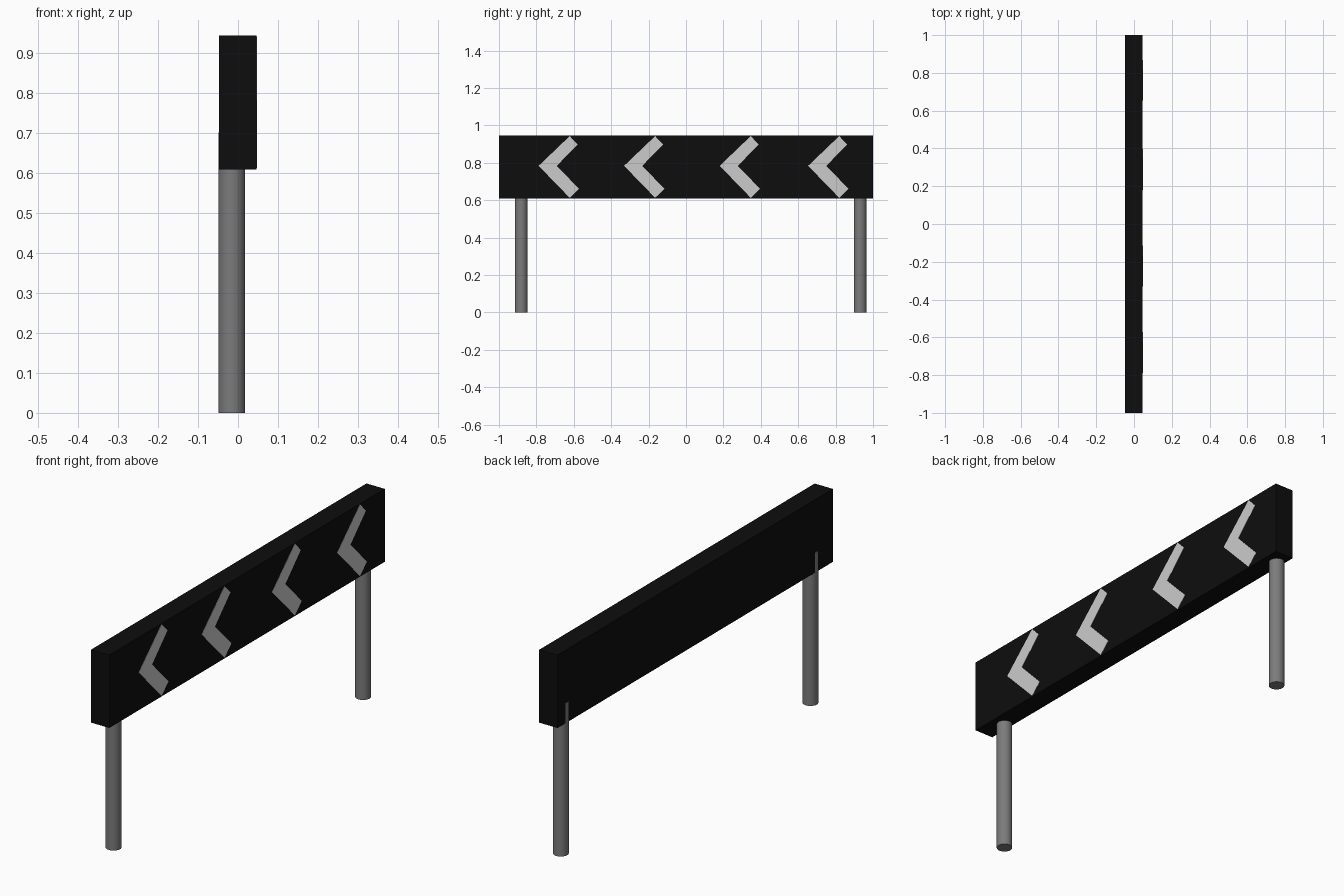
import bpy, bmesh

if "Cube" in bpy.data.objects:
    bpy.data.objects.remove(bpy.data.objects["Cube"])


def material(name, value):
    m = bpy.data.materials.new(name)
    m.diffuse_color = (value, value, value, 1)
    m.use_nodes = True
    m.node_tree.nodes["Principled BSDF"].inputs["Base Color"].default_value = m.diffuse_color
    return m


black = material("black_paint", 0.004)
steel = material("grey_steel", 0.2)
white = material("reflective_white", 0.65)

# Sign board
X0, X1, Z0, Z1 = -0.047, 0.046, 0.61, 0.945
bpy.ops.mesh.primitive_cube_add(size=1, location=((X0 + X1) / 2, 0, (Z0 + Z1) / 2))
board = bpy.context.object
board.name = "sign_board"
board.scale = (X1 - X0, 2, Z1 - Z0)
bpy.ops.object.transform_apply(location=False, rotation=False, scale=True)
board.data.materials.append(black)

# Support posts, running up into the board and just breaking its back face
for name, y in (("left_post", -0.881), ("right_post", 0.931)):
    bpy.ops.mesh.primitive_cylinder_add(vertices=32, radius=0.0333, depth=0.702,
                                        location=(-0.0155, y, 0.351))
    post = bpy.context.object
    post.name = name
    post.data.materials.append(steel)
    bpy.ops.object.shade_smooth_by_angle()

# Chevron profile: y offset from the tip, and z
PROFILE = [(0, 0.784), (0.166, 0.613), (0.216, 0.661),
           (0.097, 0.784), (0.209, 0.898), (0.166, 0.943)]


def chevron(name, tip_y):
    bm = bmesh.new()
    face = bm.faces.new([bm.verts.new((X1 - 0.002, tip_y + y, z)) for y, z in PROFILE])
    ext = bmesh.ops.extrude_face_region(bm, geom=[face])
    verts = [v for v in ext["geom"] if isinstance(v, bmesh.types.BMVert)]
    bmesh.ops.translate(bm, verts=verts, vec=(0.003, 0, 0))
    bmesh.ops.recalc_face_normals(bm, faces=bm.faces)
    mesh = bpy.data.meshes.new(name)
    bm.to_mesh(mesh)
    bm.free()
    mesh.materials.append(white)
    bpy.context.collection.objects.link(bpy.data.objects.new(name, mesh))


# Row of chevrons on the +x face
for i, tip in enumerate((-0.788, -0.331, 0.180, 0.653)):
    chevron(f"chevron_{i + 1}", tip)
